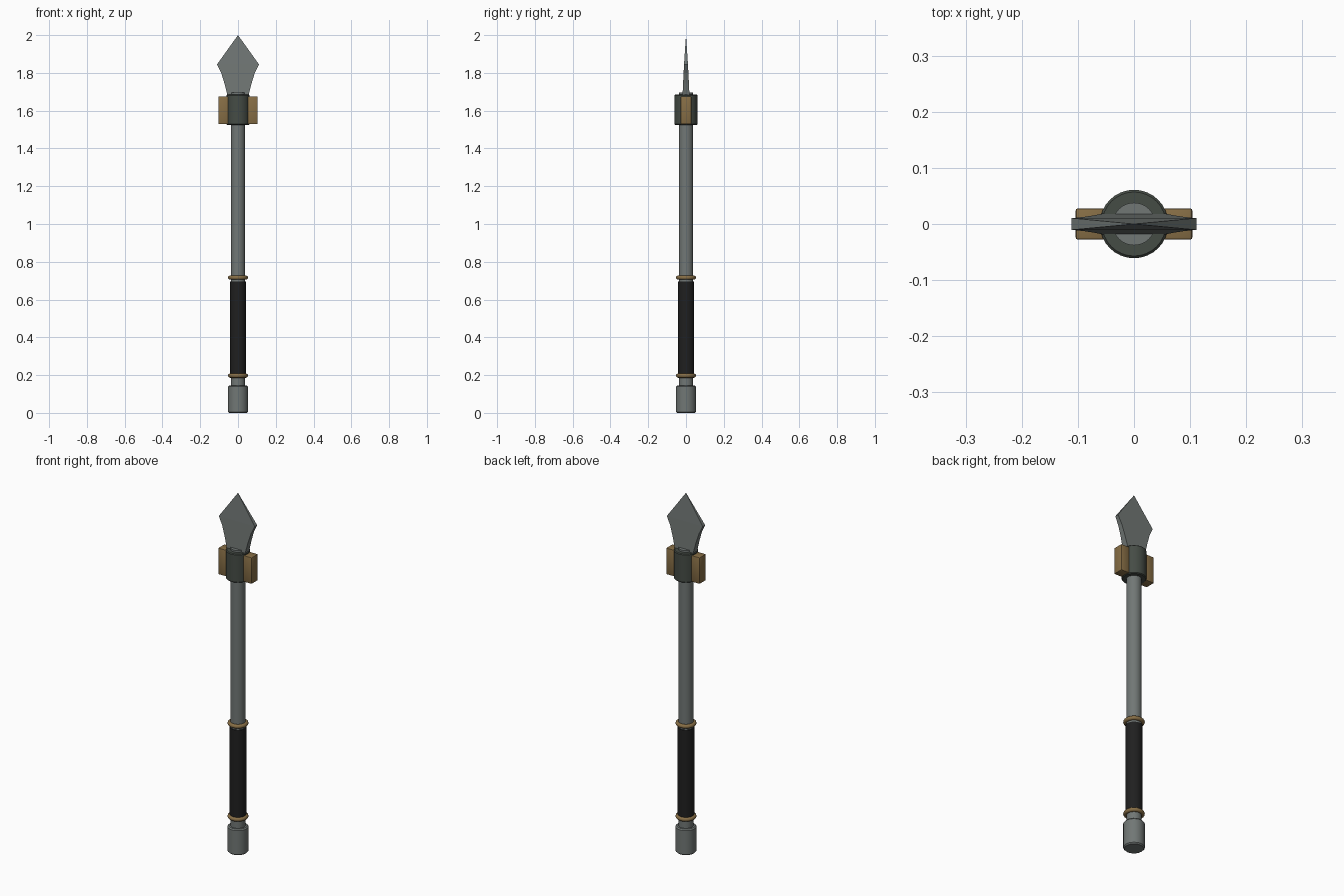
import bpy, bmesh, math

if "Cube" in bpy.data.objects:
    bpy.data.objects.remove(bpy.data.objects["Cube"])


def material(name, rgb):
    m = bpy.data.materials.new(name)
    m.diffuse_color = (*rgb, 1)
    m.use_nodes = True
    m.node_tree.nodes["Principled BSDF"].inputs["Base Color"].default_value = m.diffuse_color
    return m


STEEL = material("grey steel", (0.165, 0.185, 0.178))
DARK = material("dark iron", (0.060, 0.072, 0.060))
BRASS = material("aged brass", (0.24, 0.155, 0.06))
BLACK = material("black wrap", (0.014, 0.014, 0.014))


def finish(name, bm, mat, smooth=True):
    bmesh.ops.recalc_face_normals(bm, faces=bm.faces)
    me = bpy.data.meshes.new(name)
    bm.to_mesh(me)
    bm.free()
    ob = bpy.data.objects.new(name, me)
    bpy.context.collection.objects.link(ob)
    me.materials.append(mat)
    if smooth:
        bpy.ops.object.select_all(action='DESELECT')
        bpy.context.view_layer.objects.active = ob
        ob.select_set(True)
        bpy.ops.object.shade_smooth_by_angle(angle=math.radians(30))
    return ob


def turned(name, r, z0, z1, mat, chamfer=0.0, sides=32):
    """Capped cylinder with optional chamfered rims."""
    c = chamfer
    prof = [(r - c, z0), (r, z0 + c), (r, z1 - c), (r - c, z1)] if c else [(r, z0), (r, z1)]
    bm = bmesh.new()
    rings = [[bm.verts.new((pr * math.cos(2 * math.pi * i / sides),
                            pr * math.sin(2 * math.pi * i / sides), z))
              for i in range(sides)] for pr, z in prof]
    for a, b in zip(rings, rings[1:]):
        for i in range(sides):
            j = (i + 1) % sides
            bm.faces.new((a[i], a[j], b[j], b[i]))
    bm.faces.new(rings[0])
    bm.faces.new(rings[-1])
    return finish(name, bm, mat)


# Pole parts
turned("shaft", 0.038, 0.10, 1.695, STEEL)
turned("pommel", 0.053, 0.0, 0.145, STEEL, 0.006)
turned("grip", 0.042, 0.205, 0.695, BLACK)
turned("collar", 0.061, 1.525, 1.685, DARK, 0.004)

# Brass rings at both ends of the grip
for name, z in (("lower_ring", 0.197), ("upper_ring", 0.716)):
    bpy.ops.mesh.primitive_torus_add(major_radius=0.042, minor_radius=0.011,
                                     major_segments=32, minor_segments=12, location=(0, 0, z))
    ob = bpy.context.object
    ob.name = name
    ob.data.materials.append(BRASS)
    bpy.ops.object.shade_smooth()

# Brass blocks on the collar sides
for name, s in (("left_block", -1), ("right_block", 1)):
    bm = bmesh.new()
    bmesh.ops.create_cube(bm, size=1)
    for v in bm.verts:
        v.co = (s * 0.078 + v.co.x * 0.052, v.co.y * 0.056, 1.602 + v.co.z * 0.147)
    bmesh.ops.bevel(bm, geom=bm.edges[:], offset=0.004, segments=2, profile=0.5, affect='EDGES')
    finish(name, bm, BRASS)

# Blade: waisted leaf outline, thickness tapering to a point
right = [(0.052, 1.66), (0.058, 1.69), (0.072, 1.745), (0.089, 1.80), (0.111, 1.845)]


def half_thickness(z):
    return 0.0105 * (2 - z) / 0.155 if z > 1.845 else 0.0105 + 0.0075 * (1.845 - z) / 0.155


bm = bmesh.new()
tip = bm.verts.new((0, 0, 2.0))
rows = []
for x, z in right:
    t = half_thickness(z)
    rows.append([bm.verts.new(p) for p in ((-x, -t, z), (x, -t, z), (x, t, z), (-x, t, z))])
for a, b in zip(rows, rows[1:]):
    for i in range(4):
        j = (i + 1) % 4
        bm.faces.new((a[i], a[j], b[j], b[i]))
for i in range(4):
    bm.faces.new((rows[-1][i], rows[-1][(i + 1) % 4], tip))
bm.faces.new(rows[0])
finish("blade", bm, STEEL, smooth=False)
